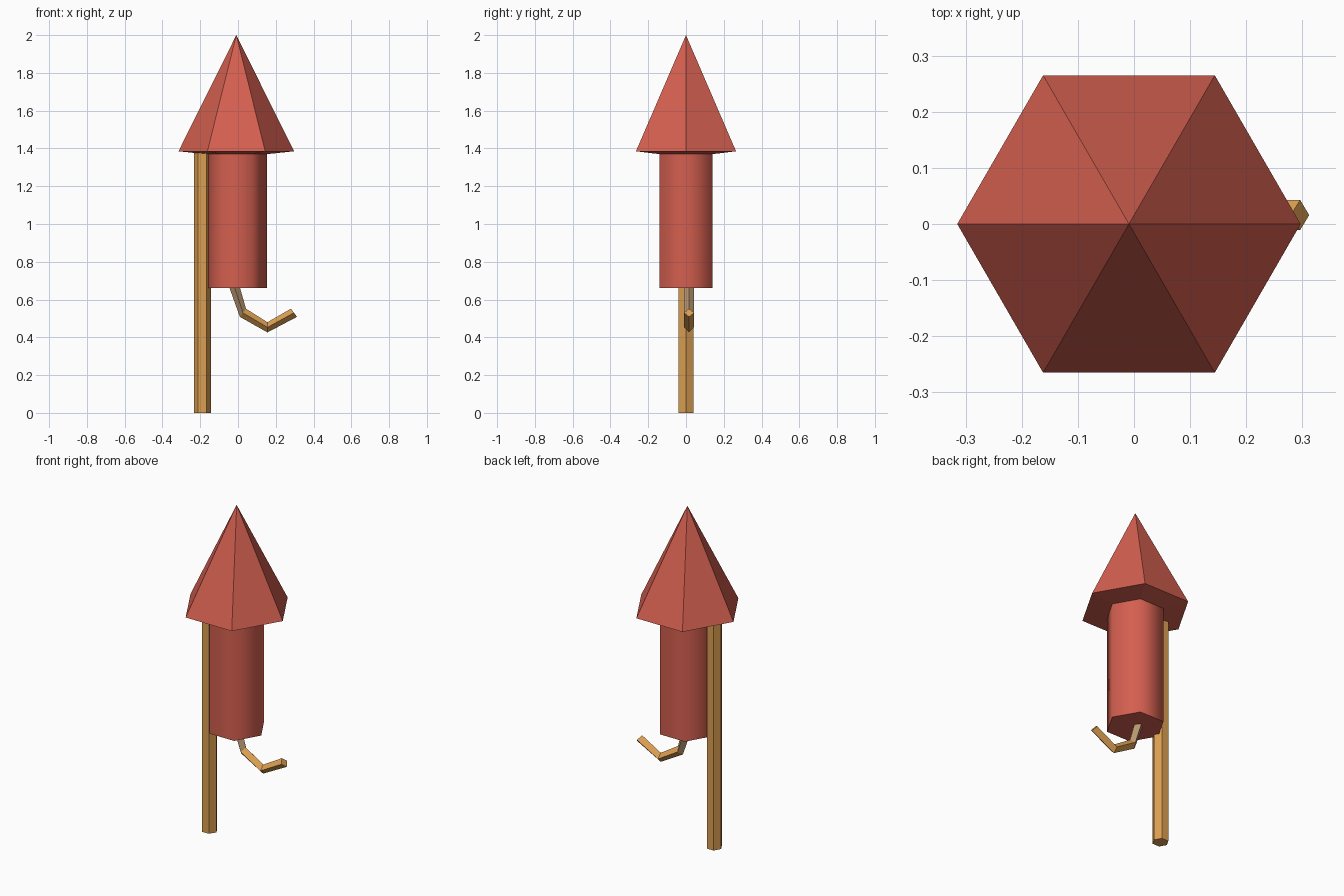
import bpy, bmesh
from math import cos, sin, pi, radians

if "Cube" in bpy.data.objects:
    bpy.data.objects.remove(bpy.data.objects["Cube"])


def material(name, rgb):
    m = bpy.data.materials.new(name)
    m.diffuse_color = (*rgb, 1)
    m.use_nodes = True
    m.node_tree.nodes["Principled BSDF"].inputs["Base Color"].default_value = m.diffuse_color
    return m


RED = material("red paper", (0.66, 0.115, 0.08))
WOOD = material("light wood", (0.72, 0.35, 0.085))
TAN = material("pale tan", (0.50, 0.32, 0.17))


def loft(name, rings, mats, cap_start=True, cap_end=True, mat_rule=lambda i: 0):
    """Skin a list of point rings; a one-point ring becomes a tip."""
    bm = bmesh.new()
    vs = [[bm.verts.new(p) for p in ring] for ring in rings]
    for k, (a, b) in enumerate(zip(vs, vs[1:])):
        n = max(len(a), len(b))
        for i in range(n):
            j = (i + 1) % n
            if len(b) == 1:
                f = bm.faces.new((a[i], a[j], b[0]))
            else:
                f = bm.faces.new((a[i], a[j], b[j], b[i]))
            f.material_index = mat_rule(k)
    if cap_start:
        bm.faces.new(vs[0][::-1])
    if cap_end and len(vs[-1]) > 2:
        bm.faces.new(vs[-1]).material_index = mat_rule(len(vs) - 2)
    bmesh.ops.recalc_face_normals(bm, faces=bm.faces[:])
    me = bpy.data.meshes.new(name)
    bm.to_mesh(me)
    bm.free()
    for m in mats:
        me.materials.append(m)
    ob = bpy.data.objects.new(name, me)
    bpy.context.collection.objects.link(ob)
    return ob


def hexagon(cx, r, z):
    return [(cx + r * cos(i * pi / 3), r * sin(i * pi / 3), z) for i in range(6)]


CX = -0.009

# pointed cap with a shallow sloping underside
loft("nose_cone", [hexagon(CX, 0.163, 1.37), hexagon(CX, 0.306, 1.385), [(CX, 0, 2.0)]],
     [RED], cap_start=True)

# six-sided tube, smooth around
body = loft("body_tube", [hexagon(CX, 0.163, 0.66), hexagon(CX, 0.163, 1.372)],
            [RED], cap_end=False)
bpy.context.view_layer.objects.active = body
body.select_set(True)
bpy.ops.object.shade_smooth_by_angle(angle=radians(65))
body.select_set(False)

# guide stick down to the ground
loft("guide_stick", [hexagon(-0.188, 0.045, 0), hexagon(-0.188, 0.045, 1.378)], [WOOD])


# bent fuse with diamond cross-section: x, z, angle of the section
def diamond(x, z, deg, y=0.016, r=0.027):
    dx, dz = r * cos(radians(deg)), r * sin(radians(deg))
    return [(x + dx, y, z + dz), (x, y + r, z), (x - dx, y, z - dz), (x, y - r, z)]


path = [(-0.018, 0.665, 10), (0.026, 0.53, 53), (0.156, 0.453, 90), (0.296, 0.53, 127)]
loft("fuse", [diamond(*p) for p in path], [TAN, WOOD], mat_rule=lambda k: 0 if k == 0 else 1)
